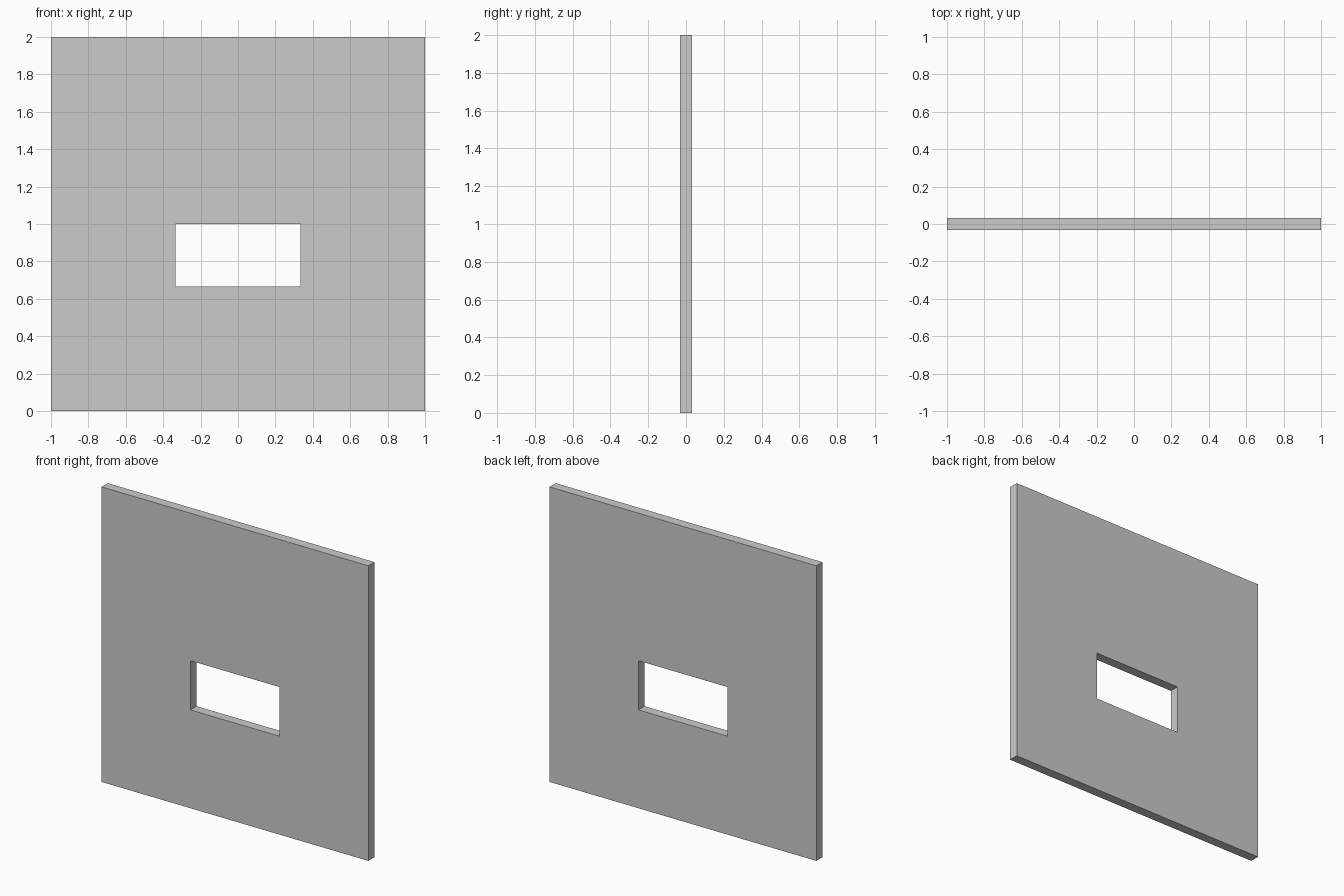
import bpy, bmesh

if "Cube" in bpy.data.objects:
    bpy.data.objects.remove(bpy.data.objects["Cube"])

THICK = 0.066


def rect(bm, x, z0, z1, y):
    """Rectangular loop of vertices in the XZ plane."""
    return [bm.verts.new(p) for p in ((-x, y, z0), (x, y, z0), (x, y, z1), (-x, y, z1))]


# Wall panel: ring of faces around the window opening, extruded to thickness
bm = bmesh.new()
outer = rect(bm, 1.0, 0.0, 2.0, -THICK / 2)
inner = rect(bm, 1 / 3, 2 / 3, 1.0, -THICK / 2)
for i in range(4):
    j = (i + 1) % 4
    bm.faces.new((outer[i], outer[j], inner[j], inner[i]))
ext = bmesh.ops.extrude_face_region(bm, geom=bm.faces[:], use_keep_orig=True)
moved = [g for g in ext["geom"] if isinstance(g, bmesh.types.BMVert)]
bmesh.ops.translate(bm, verts=moved, vec=(0, THICK, 0))
bmesh.ops.recalc_face_normals(bm, faces=bm.faces[:])

mesh = bpy.data.meshes.new("wall_with_window_opening")
bm.to_mesh(mesh)
bm.free()
wall = bpy.data.objects.new("wall_with_window_opening", mesh)
bpy.context.collection.objects.link(wall)
